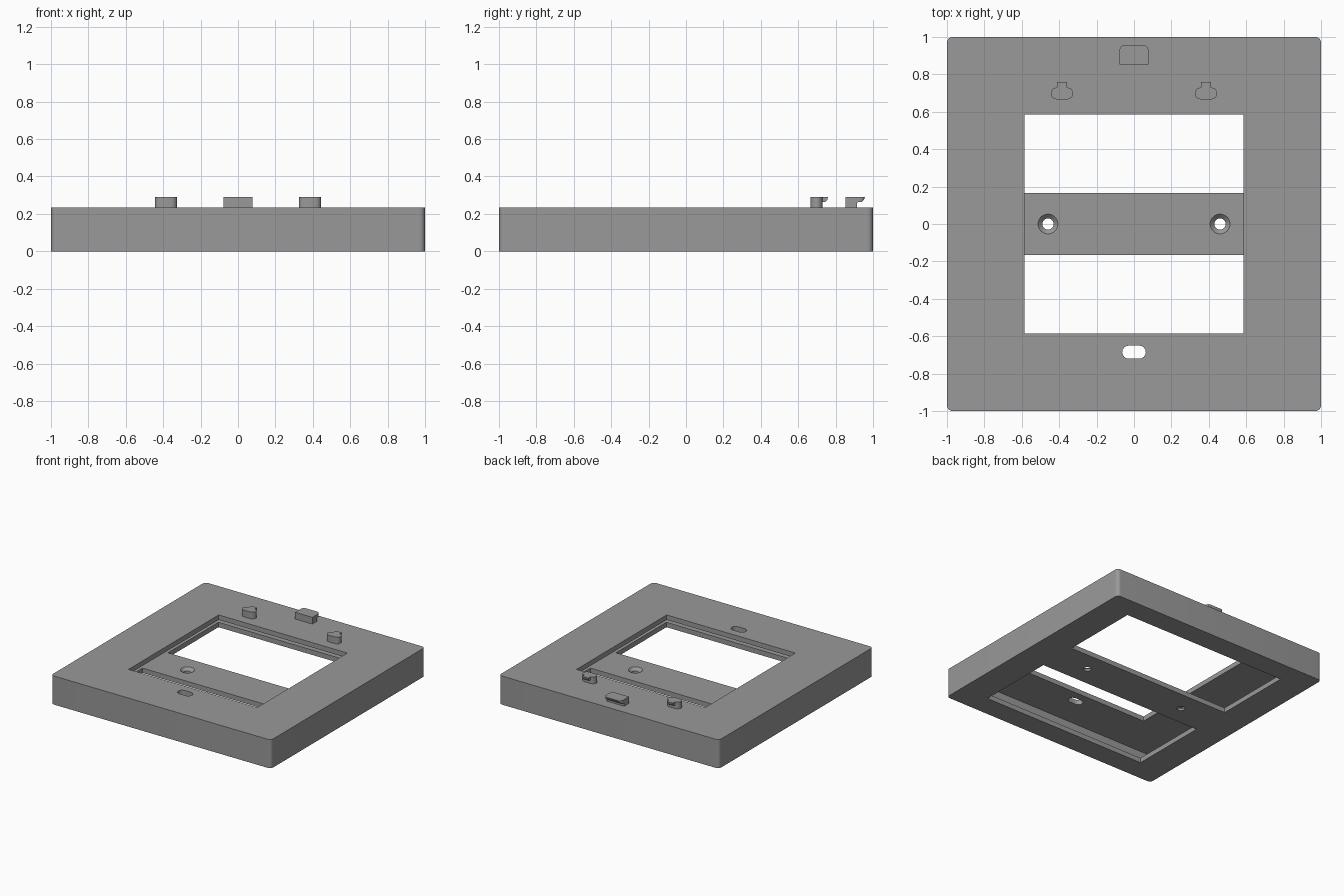
import bpy, bmesh, math

if "Cube" in bpy.data.objects:
    bpy.data.objects.remove(bpy.data.objects["Cube"])

grey = bpy.data.materials.new("matte grey")
grey.diffuse_color = (0.32, 0.32, 0.32, 1)
grey.use_nodes = True
grey.node_tree.nodes["Principled BSDF"].inputs["Base Color"].default_value = grey.diffuse_color


def prism(name, outline, a, b, axis="z"):
    """Extrude a 2D outline from a to b; axis z uses (x, y), axis x uses (y, z)."""
    place = (lambda p, t: (p[0], p[1], t)) if axis == "z" else (lambda p, t: (t, p[0], p[1]))
    bm = bmesh.new()
    low = [bm.verts.new(place(p, a)) for p in outline]
    high = [bm.verts.new(place(p, b)) for p in outline]
    bm.faces.new(low[::-1])
    bm.faces.new(high)
    n = len(outline)
    for i in range(n):
        j = (i + 1) % n
        bm.faces.new((low[i], low[j], high[j], high[i]))
    bmesh.ops.recalc_face_normals(bm, faces=bm.faces)
    mesh = bpy.data.meshes.new(name)
    bm.to_mesh(mesh)
    bm.free()
    mesh.materials.append(grey)
    obj = bpy.data.objects.new(name, mesh)
    bpy.context.collection.objects.link(obj)
    return obj


def arc(cx, cy, r, start, end, n=8):
    return [(cx + r * math.cos(math.radians(start + (end - start) * i / n)),
             cy + r * math.sin(math.radians(start + (end - start) * i / n)))
            for i in range(n + 1)]


def rect(x0, x1, y0, y1):
    return [(x0, y0), (x1, y0), (x1, y1), (x0, y1)]


def cone(name, x, z0, z1, r0, r1):
    bpy.ops.mesh.primitive_cone_add(vertices=32, radius1=r0, radius2=r1,
                                    depth=z1 - z0, location=(x, 0, (z0 + z1) / 2))
    obj = bpy.context.object
    obj.name = name
    obj.data.materials.append(grey)
    return obj


def boolean(target, tool, operation):
    bpy.context.view_layer.objects.active = target
    mod = target.modifiers.new("cut", "BOOLEAN")
    mod.operation, mod.solver, mod.object = operation, "EXACT", tool
    bpy.ops.object.modifier_apply(modifier=mod.name)
    bpy.data.objects.remove(tool, do_unlink=True)


def smooth(obj):
    bpy.ops.object.select_all(action="DESELECT")
    obj.select_set(True)
    bpy.context.view_layer.objects.active = obj
    bpy.ops.object.shade_smooth_by_angle(angle=math.radians(30))


TOP, WALL = 0.235, 0.04

# Hollow frame with rounded vertical corners
r = 0.03
outline = []
for sx, sy, a in ((1, 1, 0), (-1, 1, 90), (-1, -1, 180), (1, -1, 270)):
    outline += arc(sx * (1 - r), sy * (1 - r), r, a, a + 90)
frame = prism("frame", outline, 0, TOP)
boolean(frame, prism("cavity", rect(-.95, .95, -.95, .95), WALL, TOP - WALL), "DIFFERENCE")

# Square window in the top plate, two openings in the base leaving a crossbar
boolean(frame, prism("window", rect(-.585, .585, -.585, .585), .12, .4), "DIFFERENCE")
for y0, y1 in ((-.82, -.165), (.165, .82)):
    boolean(frame, prism("base_opening", rect(-.752, .752, y0, y1), -.1, .12), "DIFFERENCE")

# Rounded slot through the top plate
slot = arc(.028, -.685, .035, -90, 90) + arc(-.028, -.685, .035, 90, 270)
boolean(frame, prism("slot", slot, .12, .4), "DIFFERENCE")

# Countersunk screw holes in the crossbar
for x in (-.46, .46):
    boolean(frame, cone("screw_hole", x, -.1, .12, .03, .03), "DIFFERENCE")
    boolean(frame, cone("countersink", x, .012, .05, .025, .063), "DIFFERENCE")
smooth(frame)

# Central hook: L-shaped profile, rounded at its outer corners
profile = [(.853, TOP), (.915, TOP), (.915, .262), (.94, .264), (.951, .274),
           (.957, .29), (.853, .29)]
hook = prism("center_hook", profile, -.078, .078, "x")
plan = [(-.078, .8), (.078, .8)] + arc(.048, .927, .03, 0, 90) + arc(-.048, .927, .03, 90, 180)
boolean(hook, prism("hook_plan", plan, .2, .32), "INTERSECT")
smooth(hook)

# Side hooks: rounded stem with a small raised lip
for side, x in (("left", -.385), ("right", .385)):
    stem = arc(x + .028, .698, .032, -90, 90) + arc(x - .028, .698, .032, 90, 270)
    hook = prism(side + "_hook", stem, TOP, .29)
    lip = [(.70, .264), (.745, .264), (.755, .274), (.759, .29), (.70, .29)]
    boolean(hook, prism("lip", lip, x - .028, x + .028, "x"), "UNION")
    smooth(hook)
